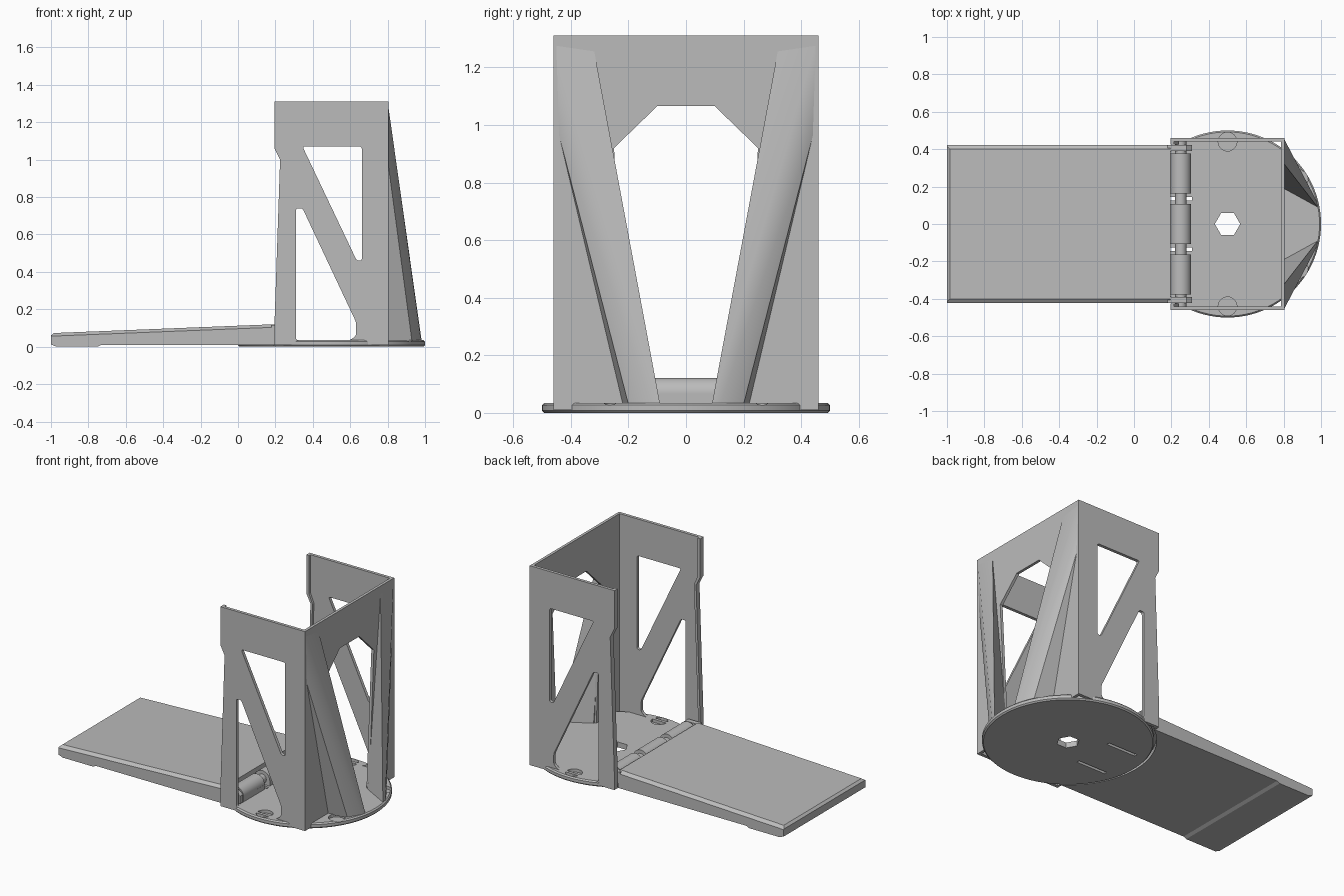
import bpy, bmesh, math
from mathutils import Vector

cube = bpy.data.objects.get("Cube")
if cube:
    bpy.data.objects.remove(cube, do_unlink=True)

grey = bpy.data.materials.new("plain grey")
grey.use_nodes = True
grey.diffuse_color = (0.5, 0.5, 0.5, 1)
grey.node_tree.nodes["Principled BSDF"].inputs["Base Color"].default_value = (0.5, 0.5, 0.5, 1)


def finish(name, bm):
    bmesh.ops.recalc_face_normals(bm, faces=bm.faces)
    mesh = bpy.data.meshes.new(name)
    bm.to_mesh(mesh)
    bm.free()
    mesh.materials.append(grey)
    ob = bpy.data.objects.new(name, mesh)
    bpy.context.collection.objects.link(ob)
    return ob


def prism(name, pts, axis, lo, hi, rounding=0.0):
    """Extrude a 2D outline along an axis, optionally rounding its corners."""
    place = {"x": lambda a, b, d: (d, a, b),
             "y": lambda a, b, d: (a, d, b),
             "z": lambda a, b, d: (a, b, d)}[axis]
    bm = bmesh.new()
    low = [bm.verts.new(place(a, b, lo)) for a, b in pts]
    high = [bm.verts.new(place(a, b, hi)) for a, b in pts]
    bm.faces.new(low)
    bm.faces.new(high)
    for i in range(len(pts)):
        j = (i + 1) % len(pts)
        bm.faces.new((low[i], low[j], high[j], high[i]))
    if rounding:
        edges = [bm.edges.get((a, b)) for a, b in zip(low, high)]
        bmesh.ops.bevel(bm, geom=edges, offset=rounding, segments=4,
                        profile=0.5, affect="EDGES")
    return finish(name, bm)


def circle(cx, cy, r, n):
    return [(cx + r * math.cos(math.tau * i / n), cy + r * math.sin(math.tau * i / n))
            for i in range(n)]


def rect(a, b, c, d):
    return [(a, c), (b, c), (b, d), (a, d)]


def hull(name, pts):
    bm = bmesh.new()
    for p in pts:
        bm.verts.new(p)
    res = bmesh.ops.convex_hull(bm, input=bm.verts)
    loose = [v for v in res["geom_interior"] if isinstance(v, bmesh.types.BMVert)]
    bmesh.ops.delete(bm, geom=loose, context="VERTS")
    return finish(name, bm)


def apply(ob, mod):
    bpy.ops.object.select_all(action="DESELECT")
    bpy.context.view_layer.objects.active = ob
    ob.select_set(True)
    bpy.ops.object.modifier_apply(modifier=mod.name)


def cut(ob, cutter):
    mod = ob.modifiers.new("cut", "BOOLEAN")
    mod.operation = "DIFFERENCE"
    mod.solver = "EXACT"
    mod.object = cutter
    apply(ob, mod)
    bpy.data.objects.remove(cutter, do_unlink=True)


def smooth(ob):
    bpy.ops.object.select_all(action="DESELECT")
    bpy.context.view_layer.objects.active = ob
    ob.select_set(True)
    bpy.ops.object.shade_smooth_by_angle(angle=math.radians(30))


FLOOR = 0.035

# Round base with chamfered rim, hexagonal hole, screw recesses and hinge slots
base = prism("base_disc", circle(0.5, 0, 0.5, 96), "z", 0, FLOOR)
chamfer = base.modifiers.new("chamfer", "BEVEL")
chamfer.width = 0.008
chamfer.segments = 1
chamfer.limit_method = "ANGLE"
apply(base, chamfer)
cut(base, prism("cutter", circle(0.5, 0, 0.068, 6), "z", -0.1, 0.1))
for s in (-1, 1):
    for x, y in ((0.5, 0.44), (0.88, 0.24)):
        cut(base, prism("cutter", circle(x, s * y, 0.05, 32), "z", 0.015, 0.1))
    cut(base, prism("cutter", rect(0.1, 0.31, s * 0.135 - 0.01, s * 0.135 + 0.01),
                    "z", -0.1, 0.1))
smooth(base)

# Side walls with two rounded triangular windows and a front lip
side = [(0.195, 0.01), (0.195, 0.12), (0.225, 1.0), (0.195, 1.06),
        (0.195, 1.31), (0.805, 1.31), (0.805, 0.01)]
upper = [(0.345, 1.07), (0.662, 1.07), (0.662, 0.46), (0.635, 0.46)]
lower = [(0.31, FLOOR), (0.31, 0.74), (0.345, 0.74), (0.632, 0.13),
         (0.632, 0.06), (0.6, FLOOR)]
lip = [(0.195, 0.01), (0.195, 0.12), (0.225, 1.0), (0.195, 1.06), (0.195, 1.31),
       (0.215, 1.31), (0.215, 1.06), (0.24, 1.0), (0.21, 0.12), (0.21, 0.01)]
for label, s in (("front", -1), ("back", 1)):
    lo, hi = sorted((s * 0.44, s * 0.46))
    wall = prism(label + "_side_wall", side, "y", lo, hi)
    cut(wall, prism("cutter", upper, "y", lo - 0.1, hi + 0.1, 0.012))
    cut(wall, prism("cutter", lower, "y", lo - 0.1, hi + 0.1, 0.012))
    smooth(wall)
    lo, hi = sorted((s * 0.425, s * 0.442))
    prism(label + "_wall_lip", lip, "y", lo, hi)

# End wall with tapered opening
end = prism("end_wall", rect(-0.46, 0.46, 0.01, 1.31), "x", 0.787, 0.805)
half = [(0.1, 1.065), (0.25, 0.92), (0.2, FLOOR)]
cut(end, prism("cutter", half + [(-y, z) for y, z in reversed(half)], "x", 0.7, 0.9))

# Slanted struts from the top corners down to the rim of the base
strut = [(0.8, 0.46, 1.31), (0.8, 0.325, 1.29), (0.8, 0.45, 1.0), (0.8, 0.39, 0.78),
         (0.8, 0.22, 0.03), (0.8, 0.19, 0.03), (0.982, 0.09, 0.03),
         (0.978, 0.12, 0.03), (0.93, 0.2, 0.03)]
for label, s in (("front", -1), ("back", 1)):
    smooth(hull(label + "_strut", [(x, s * y, z) for x, y, z in strut]))

# Sloping ramp with chamfered edges, hollowed to clear the base
outline = [(-0.99, 0.0), (-0.75, 0.0), (-0.73, 0.01), (0.195, 0.01),
           (0.195, 0.12), (-0.985, 0.073), (-1.0, 0.06), (-1.0, 0.012)]
outline[0] = (-0.97, 0.0)
ramp = prism("ramp", outline, "y", -0.422, 0.422)
for s in (-1, 1):
    # Chamfer along the long top edges
    edge = [(s * 0.40, 0.0), (s * 0.43, -0.022), (s * 0.43, 0.1), (s * 0.40, 0.1)]
    wedge = prism("cutter", edge, "x", -1.2, 0.4)
    for v in wedge.data.vertices:
        v.co.z += 0.073 + (v.co.x + 0.985) * 0.0398
    cut(ramp, wedge)
cut(ramp, prism("cutter", circle(0.5, 0, 0.515, 96), "z", -0.1, 0.04))
for s in (-1, 1):
    lo, hi = sorted((s * 0.39, s * 0.422))
    prism("ramp_ear", [(0.18, 0.04), (0.18, 0.115), (0.28, 0.115),
                       (0.31, 0.09), (0.31, 0.04)], "y", lo, hi)

# Hinge pin and three knuckles
smooth(prism("hinge_pin", circle(0.25, 0.07, 0.03, 24), "y", -0.44, 0.44))
for y in (-0.27, 0, 0.27):
    smooth(prism("hinge_knuckle", circle(0.25, 0.067, 0.055, 32), "y", y - 0.108, y + 0.108))
    prism("knuckle_foot", rect(0.195, 0.305, 0.02, 0.065), "y", y - 0.108, y + 0.108)
